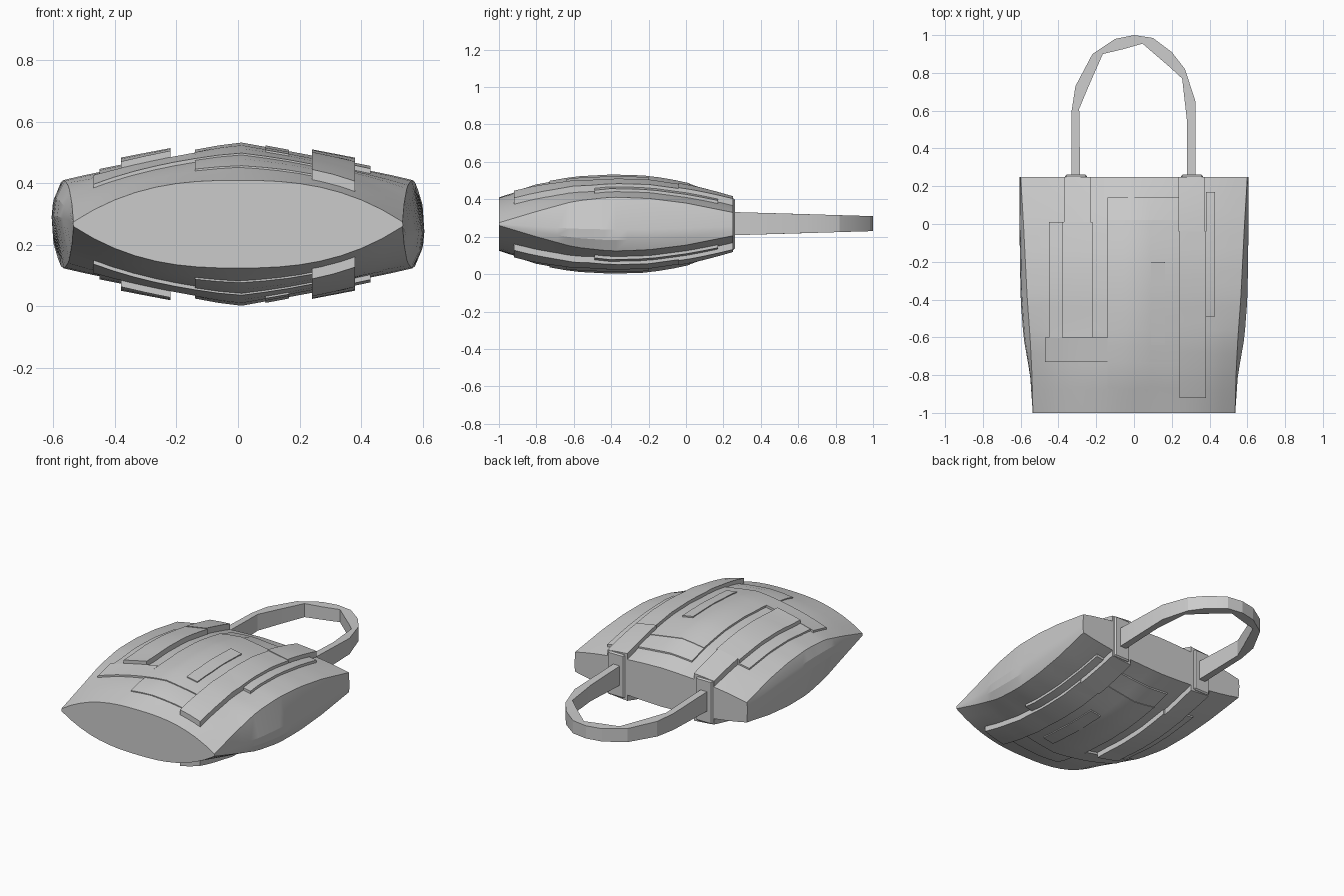
import bpy, bmesh, math
from mathutils import Vector

cube = bpy.data.objects.get("Cube")
if cube:
    bpy.data.objects.remove(cube, do_unlink=True)

grey = bpy.data.materials.new("plain_grey")
grey.use_nodes = True
COLOUR = (0.6, 0.6, 0.6, 1)
grey.diffuse_color = COLOUR
grey.node_tree.nodes["Principled BSDF"].inputs["Base Color"].default_value = COLOUR

HEIGHT = 0.535
Y = [-1, -0.8, -0.6, -0.4, -0.2, 0, 0.25]
CROWN = [0.41, 0.475, 0.512, 0.523, 0.517, 0.483, 0.39]
SEAM = [0.275, 0.335, 0.39, 0.412, 0.405, 0.38, 0.33]
SEAM_X = [0.535, 0.54, 0.55, 0.565, 0.575, 0.585, 0.6]
SIDE_X = [0.536, 0.55, 0.585, 0.6, 0.604, 0.606, 0.605]


def sample(values, y):
    """Read a value off a profile along the bag."""
    y = max(Y[0], min(Y[-1], y))
    for i in range(len(Y) - 1):
        if y <= Y[i + 1]:
            t = (y - Y[i]) / (Y[i + 1] - Y[i])
            return values[i] + t * (values[i + 1] - values[i])


def top_z(x, y):
    """Height of the upper cloth: rounded at the ends, ridged in the middle."""
    u = min(1, abs(x) / sample(SEAM_X, y))
    ridge = (1 - u) ** 0.92
    lens = 1 - u ** 2.6
    t = max(0, min(1, (-0.5 - y) / 0.5))
    t = max(t, max(0, min(1, y / 0.25)) * 0.7)
    low, high = sample(SEAM, y), sample(CROWN, y)
    return low + (high - low) * (ridge + (lens - ridge) * t)


def finish(name, bm, angle=18):
    bmesh.ops.recalc_face_normals(bm, faces=bm.faces)
    mesh = bpy.data.meshes.new(name)
    bm.to_mesh(mesh)
    bm.free()
    mesh.materials.append(grey)
    ob = bpy.data.objects.new(name, mesh)
    bpy.context.collection.objects.link(ob)
    bpy.ops.object.select_all(action='DESELECT')
    ob.select_set(True)
    bpy.context.view_layer.objects.active = ob
    bpy.ops.object.shade_smooth_by_angle(angle=math.radians(angle))
    return ob


def loft(name, rings):
    """Skin closed rings and cap both ends."""
    bm = bmesh.new()
    loops = [[bm.verts.new(p) for p in ring] for ring in rings]
    n = len(loops[0])
    for a, b in zip(loops, loops[1:]):
        for i in range(n):
            j = (i + 1) % n
            bm.faces.new((a[i], a[j], b[j], b[i]))
    bm.faces.new(loops[0])
    bm.faces.new(loops[-1])
    return finish(name, bm)


# Stuffed bag body
def body_ring(y):
    seam_x, side_x, seam = sample(SEAM_X, y), sample(SIDE_X, y), sample(SEAM, y)
    steps = 8
    xs = [seam_x * (1 - i / steps) for i in range(2 * steps + 1)]
    top = [(x, y, top_z(x, y)) for x in xs]
    mid = HEIGHT / 2
    bulge = [(side_x - (side_x - seam_x) * 0.2, mid + (seam - mid) * 0.6),
             (side_x, mid + (seam - mid) * 0.2)]
    left = [(-x, y, z) for x, z in bulge]
    half = top + left
    return half + [(-x, y, HEIGHT - z) for x, y, z in half]


loft("bag_body", [body_ring(-1 + 1.25 * i / 20) for i in range(21)])


# Cloth panels that follow the body, on both faces of the bag
def panel(name, x0, x1, y0, y1, lift):
    nx = max(2, round((x1 - x0) / 0.07))
    ny = max(2, round((y1 - y0) / 0.08))
    for side in ("upper", "lower"):
        bm = bmesh.new()

        def sheet(raise_by):
            grid = []
            for j in range(ny + 1):
                y = y0 + (y1 - y0) * j / ny
                row = []
                for i in range(nx + 1):
                    x = x0 + (x1 - x0) * i / nx
                    z = top_z(x, y) + raise_by
                    row.append(bm.verts.new((x, y, z if side == "upper" else HEIGHT - z)))
                grid.append(row)
            for a, b in zip(grid, grid[1:]):
                for i in range(nx):
                    bm.faces.new((a[i], a[i + 1], b[i + 1], b[i]))
            rim = grid[0][:-1] + [r[-1] for r in grid[:-1]]
            return rim + grid[-1][:0:-1] + [r[0] for r in grid[:0:-1]]

        outer, inner = sheet(lift), sheet(-0.02)
        for i in range(len(outer)):
            j = (i + 1) % len(outer)
            bm.faces.new((outer[i], outer[j], inner[j], inner[i]))
        finish(side + "_" + name, bm)


panel("left_strap", 0.24, 0.38, -0.92, -0.04, 0.033)
panel("left_strap_pad", 0.235, 0.375, -0.04, 0.25, 0.037)
panel("right_strap", -0.38, -0.22, -0.6, 0.01, 0.033)
panel("right_strap_pad", -0.37, -0.23, 0.01, 0.25, 0.037)
panel("right_strap_foot", -0.47, -0.14, -0.73, -0.6, 0.012)
panel("right_outer_strip", -0.45, -0.38, -0.6, 0.01, 0.01)
panel("left_outer_strip", 0.38, 0.43, -0.49, 0.17, 0.016)
panel("centre_panel", -0.14, 0.24, -0.73, 0.02, 0.012)
panel("centre_strip", 0.09, 0.165, -0.64, -0.2, 0.018)
panel("mouth_band", -0.14, 0.24, 0.02, 0.14, 0.009)
panel("base_band", -0.14, 0.24, -0.87, -0.73, 0.006)


# Strap wraps over the mouth of the bag
def block(name, x0, x1, y0, y1, z0, z1):
    bm = bmesh.new()
    bmesh.ops.create_cube(bm, size=1)
    for v in bm.verts:
        v.co = Vector(((x0 + x1) / 2 + v.co.x * (x1 - x0),
                       (y0 + y1) / 2 + v.co.y * (y1 - y0),
                       (z0 + z1) / 2 + v.co.z * (z1 - z0)))
    bmesh.ops.bevel(bm, geom=bm.edges[:], offset=0.008, segments=1, affect='EDGES')
    finish(name, bm)


for label, sign in (("left", 1), ("right", -1)):
    a, b = sorted((sign * 0.25, sign * 0.365))
    block(label + "_strap_wrap", a, b, 0.2, 0.262, 0.13, 0.405)

# Handle: rounded outside, faceted inside
OUTER = [(-0.33, 0.25), (-0.33, 0.6), (-0.31, 0.73), (-0.22, 0.9), (-0.1, 0.98),
         (0, 1), (0.1, 0.985), (0.2, 0.91), (0.27, 0.82), (0.325, 0.65), (0.325, 0.25)]
INNER = [(-0.285, 0.25), (-0.29, 0.61), (-0.24, 0.73), (-0.165, 0.9), (-0.06, 0.925),
         (0.045, 0.955), (0.12, 0.89), (0.19, 0.83), (0.255, 0.77), (0.28, 0.55), (0.28, 0.25)]
rings = []
for (ox, oy), (ix, iy) in zip(OUTER, INNER):
    half = 0.062 - 0.022 * (oy - 0.25) / 0.75
    mid = 0.27
    rings.append([(ox, oy, mid - half), (ox, oy, mid + half),
                  (ix, iy, mid + half), (ix, iy, mid - half)])
loft("handle", rings)
